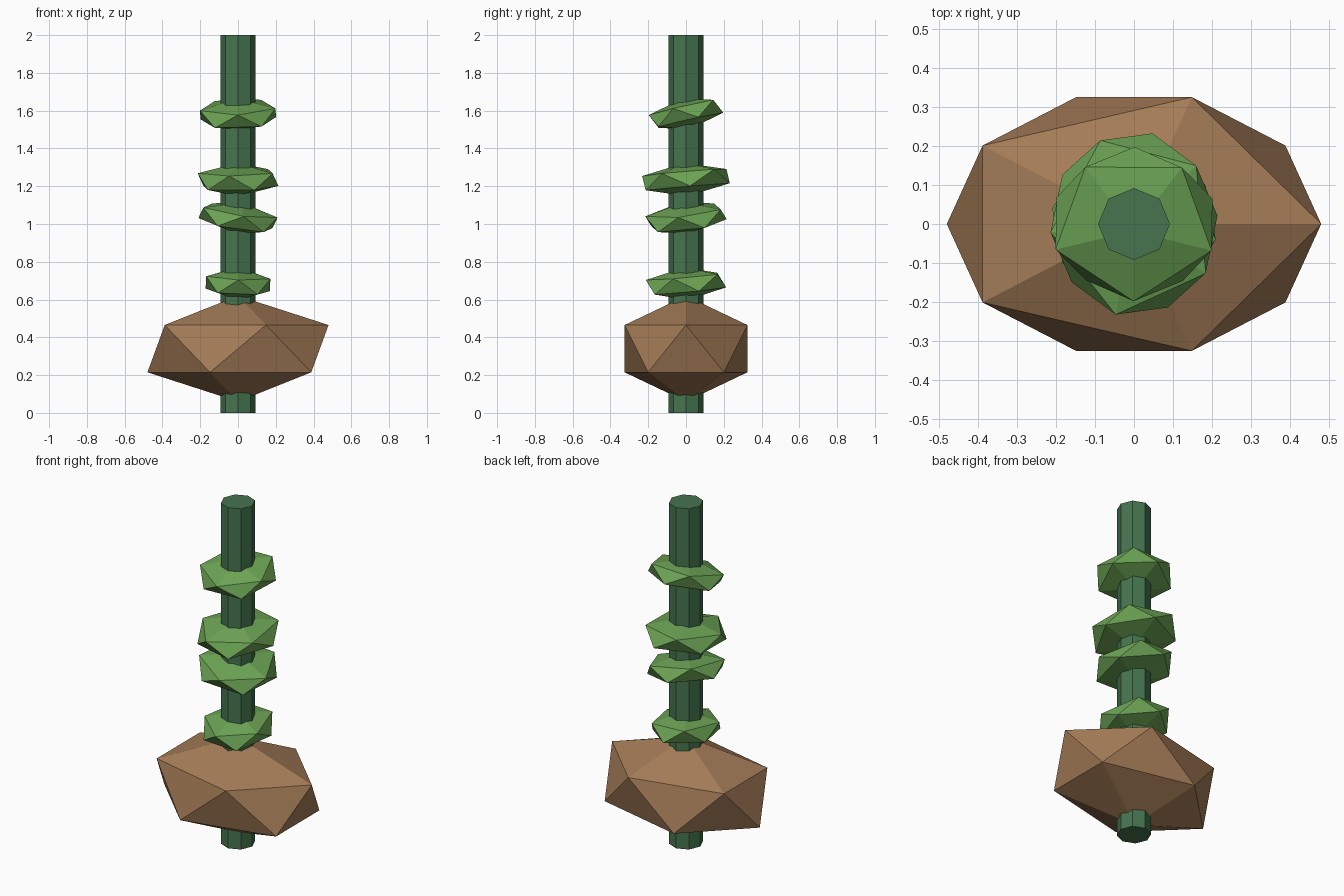
import bpy
from math import atan, radians
from mathutils import Matrix

if "Cube" in bpy.data.objects:
    bpy.data.objects.remove(bpy.data.objects["Cube"])


def make_material(name, rgb):
    mat = bpy.data.materials.new(name)
    mat.use_nodes = True
    color = (*rgb, 1.0)
    mat.diffuse_color = color
    mat.node_tree.nodes["Principled BSDF"].inputs["Base Color"].default_value = color
    return mat


stem_green = make_material("stem green", (0.061, 0.175, 0.078))
leaf_green = make_material("leaf green", (0.15, 0.37, 0.09))
earth_brown = make_material("earth brown", (0.37, 0.2, 0.095))


def finish(name, mat):
    obj = bpy.context.object
    obj.name = name
    obj.data.name = name
    obj.data.materials.append(mat)
    return obj


def faceted_blob(name, mat, z, scale, turn=0, slope_x=0, slope_y=0):
    """Twenty-sided ball, squashed, turned about z, then tilted."""
    bpy.ops.mesh.primitive_ico_sphere_add(subdivisions=1, radius=1)
    obj = finish(name, mat)
    tilt = Matrix.Rotation(atan(slope_y), 4, "X") @ Matrix.Rotation(-atan(slope_x), 4, "Y")
    obj.data.transform(tilt @ Matrix.Rotation(radians(turn), 4, "Z")
                       @ Matrix.Diagonal((*scale, 1)))
    obj.location.z = z
    return obj


# Eight-sided stem
bpy.ops.mesh.primitive_cylinder_add(vertices=8, radius=0.092, depth=2, location=(0, 0, 1))
finish("stem", stem_green)

# Large faceted clod around the base
faceted_blob("root_clod", earth_brown, 0.34, (0.536, 0.382, 0.28))

# Leaf tufts: height, scale, turn, tilt slopes
tufts = [
    (0.684, (0.235, 0.20, 0.086), -90, -0.04, 0.09),
    (1.033, (0.235, 0.24, 0.083), -11, -0.15, 0.12),
    (1.235, (0.239, 0.264, 0.088), 185, 0.02, 0.085),
    (1.583, (0.217, 0.235, 0.083), -90, 0.03, 0.225),
]
for i, (z, scale, turn, sx, sy) in enumerate(tufts, 1):
    faceted_blob(f"leaf_tuft_{i}", leaf_green, z, scale, turn, sx, sy)
